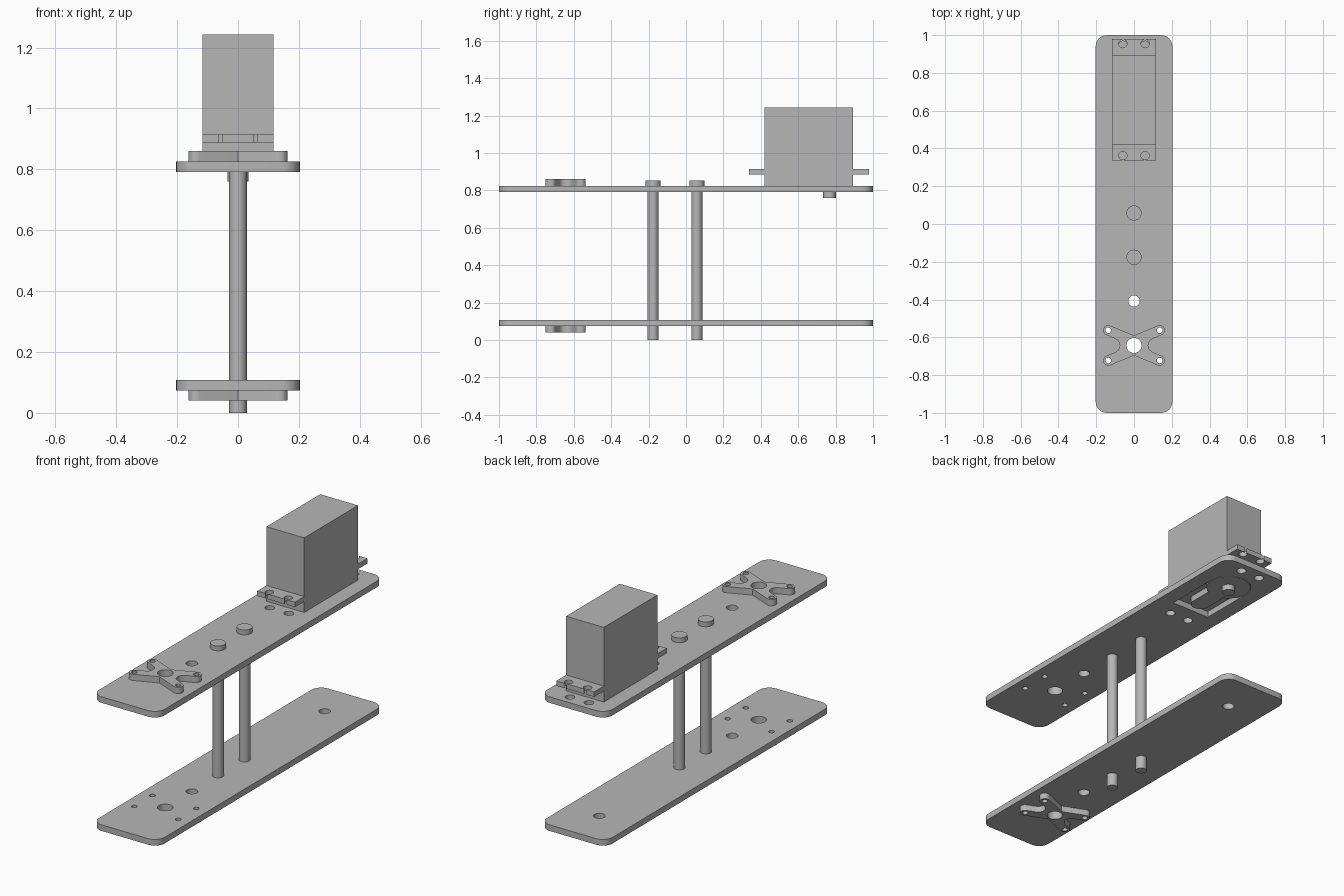
import bpy, bmesh, math

cube = bpy.data.objects.get("Cube")
if cube:
    bpy.data.objects.remove(cube)

grey = bpy.data.materials.new("plain_grey")
grey.use_nodes = True
GREY = (0.47, 0.47, 0.47, 1)
grey.diffuse_color = GREY
grey.node_tree.nodes["Principled BSDF"].inputs["Base Color"].default_value = GREY


def arc(x, y, r, start=0, end=360, steps=32):
    """Points along an arc; a full circle leaves out the repeated last point."""
    count = steps if end - start == 360 else steps + 1
    angles = [math.radians(start + (end - start) * i / steps) for i in range(count)]
    return [(x + r * math.cos(a), y + r * math.sin(a)) for a in angles]


def slab(name, outline, z0, z1, holes=()):
    """Extrude an outline with holes from z0 to z1."""
    curve = bpy.data.curves.new(name + "_profile", 'CURVE')
    curve.dimensions = '2D'
    curve.fill_mode = 'BOTH'
    curve.extrude = (z1 - z0) / 2
    for loop in [outline, *holes]:
        spline = curve.splines.new('POLY')
        spline.points.add(len(loop) - 1)
        for point, (x, y) in zip(spline.points, loop):
            point.co = (x, y, 0, 1)
        spline.use_cyclic_u = True
    helper = bpy.data.objects.new(name + "_helper", curve)
    bpy.context.collection.objects.link(helper)
    graph = bpy.context.evaluated_depsgraph_get()
    mesh = bpy.data.meshes.new_from_object(helper.evaluated_get(graph))
    bpy.data.objects.remove(helper)
    bpy.data.curves.remove(curve)

    bm = bmesh.new()
    bm.from_mesh(mesh)
    bmesh.ops.remove_doubles(bm, verts=bm.verts, dist=0.00005)
    bmesh.ops.translate(bm, verts=bm.verts, vec=(0, 0, (z0 + z1) / 2))
    bmesh.ops.recalc_face_normals(bm, faces=bm.faces)
    bm.to_mesh(mesh)
    bm.free()

    mesh.name = name
    mesh.materials.clear()
    mesh.materials.append(grey)
    mesh.shade_smooth()
    mesh.set_sharp_from_angle(angle=math.radians(30))
    obj = bpy.data.objects.new(name, mesh)
    bpy.context.collection.objects.link(obj)
    return obj


def rectangle(w, y0, y1):
    return [(-w, y0), (w, y0), (w, y1), (-w, y1)]


# Shared layout
HORN_Y, SHAFT_Y = -0.643, 0.767
LOW, LOW_TOP, HIGH, HIGH_TOP = 0.074, 0.108, 0.791, 0.825
BODY_W = 0.117
W, R = 0.203, 0.06

# Plates with rounded corners
plate = (arc(W - R, 1 - R, R, 0, 90, 8) + arc(R - W, 1 - R, R, 90, 180, 8)
         + arc(R - W, R - 1, R, 180, 270, 8) + arc(W - R, R - 1, R, 270, 360, 8))
horn_holes = [arc(0, HORN_Y, 0.04)]
horn_holes += [arc(sx * 0.136, HORN_Y + sy * 0.08, 0.015, steps=20)
               for sx in (-1, 1) for sy in (-1, 1)]
guide_hole = arc(0, -0.408, 0.03)
screw_holes = [arc(x, y, 0.025, steps=24) for x in (-0.059, 0.059) for y in (0.366, 0.943)]
window = [(-BODY_W, 0.46), (BODY_W, 0.46)] + arc(0, SHAFT_Y, BODY_W, 0, 180)

slab("lower_plate", plate, LOW, LOW_TOP,
     horn_holes + [guide_hole, arc(0, SHAFT_Y, 0.03)])
slab("upper_plate", plate, HIGH, HIGH_TOP,
     horn_holes + [guide_hole, window] + screw_holes)

# Cross-shaped horns: one quadrant mirrored to four arms
quadrant = ([(0.075, 0), (0.077, 0.012), (0.083, 0.024), (0.1, 0.036)]
            + arc(0.136, 0.08, 0.027, -66, 112, 14) + [(0, 0.053)])
half = quadrant + [(-x, y) for x, y in reversed(quadrant[:-1])]
cross = half + [(x, -y) for x, y in reversed(half[1:-1])]
cross = [(x, y + HORN_Y) for x, y in cross]
slab("lower_cross_horn", cross, 0.04, LOW, horn_holes)
slab("upper_cross_horn", cross, HIGH_TOP, 0.86, horn_holes)

# Support rods with caps above the upper plate
for label, y in (("front", -0.176), ("back", 0.058)):
    slab(label + "_rod", arc(0, y, 0.029), 0, HIGH_TOP)
    slab(label + "_rod_cap", arc(0, y, 0.04), HIGH_TOP, 0.852)

# Motor housing, gear boss and output shaft
slab("motor_body", rectangle(BODY_W, 0.419, 0.894), HIGH_TOP, 1.243)
slab("gear_boss", arc(0, SHAFT_Y, 0.115), HIGH, HIGH_TOP)
slab("small_gear_boss", [(0.05, 0.66), (-0.05, 0.66)] + arc(0, 0.54, 0.05, 180, 360, 16),
     HIGH, HIGH_TOP)
slab("output_shaft", arc(0, SHAFT_Y, 0.034), 0.76, HIGH)


# Mounting tabs with keyhole notches opening at the outer edge
def tab(name, inner, edge, hole_y):
    side = 1 if edge > inner else -1
    outline = [(-BODY_W, inner), (-BODY_W, edge)]
    for x in (-0.059, 0.059):
        keyhole = arc(x, hole_y, 0.022, 105, 435, 24)
        keyhole = [(px, hole_y + side * (py - hole_y)) for px, py in keyhole]
        outline += [(keyhole[0][0], edge)] + keyhole + [(keyhole[-1][0], edge)]
    outline += [(BODY_W, edge), (BODY_W, inner)]
    slab(name, outline, 0.886, 0.914)


tab("front_mounting_tab", 0.419, 0.337, 0.362)
tab("back_mounting_tab", 0.894, 0.979, 0.955)
